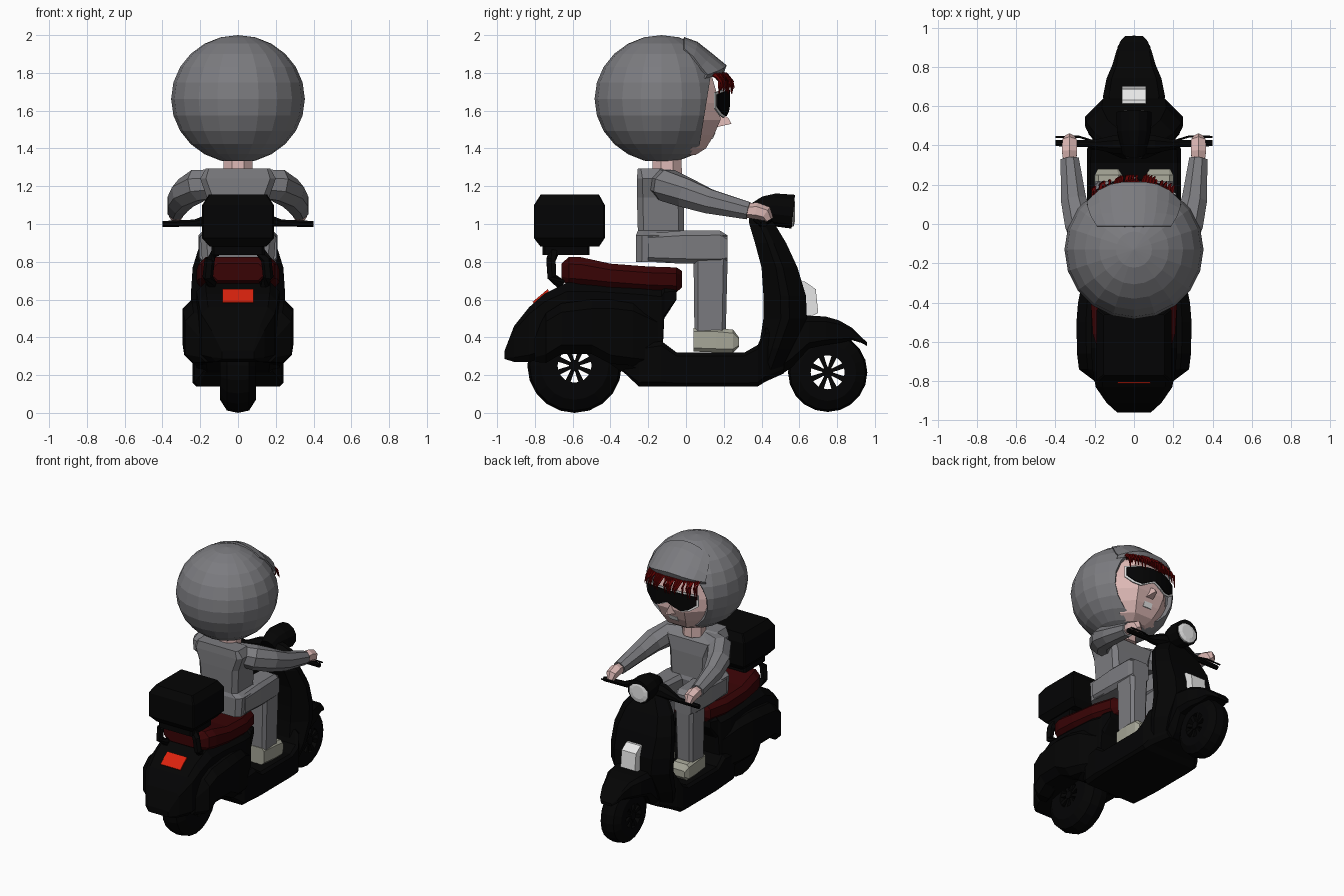
import bpy, bmesh, math, random
from mathutils import Vector, Matrix

old = bpy.data.objects.get("Cube")
if old:
    bpy.data.objects.remove(old)
random.seed(4)


def material(name, rgb):
    m = bpy.data.materials.new(name)
    m.use_nodes = True
    m.diffuse_color = (*rgb, 1)
    m.node_tree.nodes["Principled BSDF"].inputs["Base Color"].default_value = (*rgb, 1)
    return m


BLACK = material("black paint", (0.0012, 0.0012, 0.0013))
GREY = material("suit grey", (0.2, 0.2, 0.214))
SKIN = material("skin", (0.72, 0.48, 0.46))
SEAT = material("seat dark red", (0.04, 0.001, 0.0015))
HAIR = material("hair red", (0.13, 0.001, 0.001))
SHOE = material("shoe beige", (0.38, 0.38, 0.31))
LAMP = material("tail lamp red", (0.7, 0.016, 0.004))
WHITE = material("white", (0.8, 0.8, 0.8))


def finish(name, bm, mat):
    bmesh.ops.recalc_face_normals(bm, faces=bm.faces)
    me = bpy.data.meshes.new(name)
    bm.to_mesh(me)
    bm.free()
    me.materials.append(mat)
    ob = bpy.data.objects.new(name, me)
    bpy.context.collection.objects.link(ob)
    return ob


def loft(name, rings, mat, caps=True, closed=True):
    """Skin a list of rings with quads."""
    bm = bmesh.new()
    vs = [[bm.verts.new(p) for p in r] for r in rings]
    n = len(vs[0])
    for a, b in zip(vs, vs[1:]):
        for i in range(n if closed else n - 1):
            j = (i + 1) % n
            bm.faces.new((a[i], a[j], b[j], b[i]))
    if caps:
        bm.faces.new(vs[0])
        bm.faces.new(vs[-1])
    return finish(name, bm, mat)


def box_loft(name, axis, sections, mat, c=0.3):
    """Chamfered-rectangle sections: (position, x0, x1, a0, a1)."""
    rings = []
    for pos, x0, x1, a0, a1 in sections:
        k = c * min(x1 - x0, a1 - a0) / 2
        pts = [(x0 + k, a0), (x1 - k, a0), (x1, a0 + k), (x1, a1 - k),
               (x1 - k, a1), (x0 + k, a1), (x0, a1 - k), (x0, a0 + k)]
        rings.append([(x, pos, a) if axis == 'y' else (x, a, pos) for x, a in pts])
    return loft(name, rings, mat)


def sym(sections):
    return [(p, -w, w, a, b) for p, w, a, b in sections]


def side_x(sections, s):
    return [(p, min(s * a, s * b), max(s * a, s * b), c, d) for p, a, b, c, d in sections]


def tube(name, path, mat, sides=8):
    """Tube through (x, y, z, radius) points."""
    pts = [Vector(p[:3]) for p in path]
    rings = []
    for i, p in enumerate(pts):
        t = (pts[min(i + 1, len(pts) - 1)] - pts[max(i - 1, 0)]).normalized()
        ref = Vector((0, 0, 1)) if abs(t.z) < 0.9 else Vector((1, 0, 0))
        u = t.cross(ref).normalized()
        v = u.cross(t)
        rings.append([p + path[i][3] * (u * math.cos(a) + v * math.sin(a))
                      for a in (2 * math.pi * (k + .5) / sides for k in range(sides))])
    return loft(name, rings, mat)


def solidify(ob, t):
    m = ob.modifiers.new("thickness", 'SOLIDIFY')
    m.thickness = t


# Open wheels: lathed tyre ring, hub and spokes with gaps between
def wheel(name, y, z, r, w):
    prof = [(-w, .09), (-w, r * .72), (-w * .62, r * .95), (0, r),
            (w * .62, r * .95), (w, r * .72), (w, .09), (-w, .09)]
    loft(name + "_tyre", [[(x, y + q * math.cos(2 * math.pi * k / 20), z + q * math.sin(2 * math.pi * k / 20))
                           for k in range(20)] for x, q in prof], BLACK, caps=False)
    tube(name + "_hub", [(-w, y, z, .03), (w, y, z, .03)], BLACK, 10)
    for k in range(8):
        a = math.pi * k / 4 + .39
        for s in (1, -1):
            tube(name + "_spoke", [(s * w * .8, y + q * math.cos(a), z + q * math.sin(a), t)
                                   for q, t in ((.02, .012), (.094, .021))], BLACK, 4)


wheel("rear_wheel", -.59, .25, .25, .095)
wheel("front_wheel", .75, .215, .21, .085)

# Scooter body
box_loft("rear_body", 'y', sym([
    (-.96, .085, .285, .33), (-.91, .14, .27, .46), (-.83, .195, .27, .56), (-.75, .21, .29, .63),
    (-.63, .22, .315, .69), (-.48, .22, .315, .69), (-.36, .22, .23, .69), (-.22, .22, .16, .68),
    (-.13, .2, .2, .665), (-.115, .19, .5, .66), (-.05, .17, .6, .65)]), BLACK, .25)
for s in (1, -1):
    box_loft("side_cowl", 'y', side_x([
        (-.8, .1, .2, .27, .42), (-.74, .1, .28, .265, .53), (-.66, .1, .29, .312, .58), (-.5, .1, .293, .312, .6),
        (-.4, .1, .285, .26, .6), (-.28, .1, .26, .25, .58), (-.14, .1, .2, .25, .5)], s), BLACK, .5)
box_loft("floorboard", 'y', sym([
    (-.33, .18, .215, .3), (-.25, .23, .14, .36), (-.13, .24, .14, .38), (-.05, .24, .14, .32),
    (.31, .24, .14, .32), (.38, .24, .14, .36), (.42, .22, .165, .45), (.52, .14, .21, .45)]), BLACK, .2)
box_loft("leg_shield", 'z', sym([
    (.2, .19, .36, .49), (.34, .23, .385, .56), (.5, .245, .41, .64), (.62, .25, .41, .635), (.77, .24, .4, .59),
    (.9, .2, .365, .53), (1.0, .12, .335, .47), (1.06, .07, .33, .42)]), BLACK, .8)
box_loft("front_fender", 'y', sym([
    (.5, .13, .2, .5), (.56, .145, .24, .52), (.65, .158, .34, .515), (.74, .14, .36, .51), (.81, .11, .37, .49),
    (.88, .09, .385, .45), (.93, .07, .37, .4), (.957, .045, .355, .375)]), BLACK, .35)
loft("badge_panel", [[(x, y, z) for y, z in
     ((.6, .695), (.63, .695), (.687, .655), (.7, .53), (.66, .51), (.6, .53))] for x in (-.06, .06)], WHITE)
loft("tail_lamp", [[(s * .083, -.812, .588), (s * .083, -.732, .655), (s * .083, -.72, .63), (s * .083, -.79, .56)]
                   for s in (-1, 1)], LAMP)

# Saddle
box_loft("seat", 'y', sym([
    (-.66, .13, .70, .79), (-.62, .19, .675, .825), (-.56, .21, .67, .825), (-.4, .22, .66, .79),
    (-.2, .21, .645, .775), (-.05, .17, .64, .77), (-.02, .12, .665, .75)]), SEAT, .5)

# Luggage box and carrier
box_loft("luggage_box", 'z', sym([(.88, .15, -.77, -.46), (.925, .19, -.805, -.43), (1.1, .19, -.805, -.43),
                                  (1.155, .155, -.77, -.46)]), BLACK, .04)
box_loft("carrier_plate", 'z', sym([(.835, .14, -.76, -.51), (.885, .14, -.76, -.51)]), BLACK, .1)
for s in (1, -1):
    tube("carrier_arm", [(s * .12, -.7, .85, .028), (s * .15, -.715, .81, .028), (s * .16, -.71, .72, .028),
                         (s * .14, -.66, .68, .028)], BLACK, 6)

# Steering head, headlight, bars and levers
tube("headlight_shell", [(0, .36, 1.05, .06), (0, .42, 1.075, .075), (0, .47, 1.075, .09), (0, .568, 1.065, .093)],
     BLACK, 12)
tube("headlight_lens", [(0, .55, 1.065, .082), (0, .57, 1.065, .08), (0, .577, 1.065, .05)], WHITE, 12)
for s in (1, -1):
    tube("handlebar", [(0, .41, 1.04, .06), (s * .1, .405, 1.035, .05), (s * .19, .405, 1.012, .028),
                       (s * .23, .41, 1.005, .02), (s * .4, .412, 1.0, .017)], BLACK)
    tube("brake_lever", [(s * .2, .42, 1.01, .006), (s * .28, .445, 1.01, .006), (s * .4, .443, 1.01, .006)], BLACK, 5)

# Rider: torso, limbs, shoes
box_loft("torso", 'z', sym([(.8, .19, -.265, -.02), (.94, .2, -.265, 0), (.965, .155, -.255, -.01),
                            (1.14, .165, -.26, -.01), (1.24, .2, -.26, -.02), (1.295, .17, -.255, -.13)]), GREY, .25)
tube("neck", [(0, -.1, 1.26, .085), (0, -.1, 1.42, .08)], SKIN)
for s in (1, -1):
    box_loft("thigh", 'y', side_x([(-.2, .02, .205, .8, .95), (-.02, .03, .21, .79, .965), (.18, .045, .205, .79, .965),
                                   (.22, .055, .195, .8, .94)], s), GREY, .3)
    box_loft("shin", 'z', side_x([(.4, .06, .19, .045, .21), (.8, .05, .2, .04, .22), (.94, .055, .2, .04, .22)], s),
             GREY, .3)
    box_loft("shoe", 'y', side_x([(.04, .065, .19, .325, .45), (.16, .055, .2, .32, .45), (.25, .06, .2, .32, .44),
                                  (.28, .08, .185, .35, .4)], s), SHOE, .3)
    tube("sleeve", [(s * .1, -.13, 1.215, .08), (s * .21, -.1, 1.205, .09), (s * .275, 0, 1.165, .083),
                    (s * .307, .12, 1.12, .07), (s * .327, .33, 1.07, .05)], GREY)
    tube("hand", [(s * .327, .31, 1.07, .036), (s * .328, .37, 1.07, .045), (s * .328, .42, 1.055, .042),
                  (s * .328, .44, 1.02, .025)], SKIN, 6)

# Head with a flat-fronted face, nose and mouth
box_loft("head", 'z', sym([(1.365, .1, -.2, .05), (1.4, .15, -.25, .105), (1.47, .2, -.3, .148), (1.55, .225, -.32, .182),
                           (1.64, .23, -.32, .178), (1.72, .23, -.32, .155), (1.78, .22, -.3, .138),
                           (1.84, .18, -.25, .1)]), SKIN, .5)
loft("nose", [[(-.035, .15, 1.51), (.035, .15, 1.51), (0, .15, 1.61)],
              [(-.008, .24, 1.53), (.008, .24, 1.53), (0, .225, 1.56)]], SKIN)
loft("mouth", [[(s * .035, .142, 1.45), (s * .035, .157, 1.485), (s * .035, .15, 1.485), (s * .035, .135, 1.45)]
               for s in (-1, 1)], WHITE)

# Open-face helmet: sphere cut by a face plane and a neck plane
bm = bmesh.new()
bmesh.ops.create_uvsphere(bm, u_segments=20, v_segments=12, radius=1)
bmesh.ops.transform(bm, verts=bm.verts, matrix=Matrix.Translation((0, -.13, 1.662)) @ Matrix.Diagonal((.354, .354, .338, 1)))
for co, no in (((0, .13, 1.78), (0, 1, -.16)), ((0, 0, 1.333), (0, 0, -1))):
    bmesh.ops.bisect_plane(bm, geom=bm.verts[:] + bm.edges[:] + bm.faces[:], plane_co=co, plane_no=no,
                           clear_outer=True)
solidify(finish("helmet", bm, GREY), .03)


def strip(name, rows, mat, thick):
    solidify(loft(name, rows, mat, caps=False, closed=False), thick)


# Helmet peak
T = [i / 4 - 1 for i in range(9)]
strip("helmet_peak", [[(w * t, y - back * abs(t) ** 3, z - drop * t * t) for t in T] for y, z, w, back, drop in (
    (-.01, 1.99, .19, .0, .06), (.06, 1.965, .22, .02, .08), (.13, 1.91, .235, .05, .08),
    (.215, 1.84, .24, .1, .05), (.2, 1.8, .24, .1, .03))], GREY, .015)

# Goggles: dark two-lobed lens over a pale rim
for name, mat, off, grow in (("goggle_lens", BLACK, 0, 0), ("goggle_rim", WHITE, -.014, .01)):
    top = [(t, 1.71 + grow - .025 * t * t) for t in T]
    low = [(t, 1.572 - grow + (.05 * (1 - 2 * abs(t)) if abs(t) < .5 else .05 * (2 * abs(t) - 1) ** 2)) for t in T]
    strip(name, [[((.205 + grow) * t, .232 + off - 1.5 * (.205 * t) ** 2, z) for t, z in row] for row in (low, top)],
          mat, .008)

# Fringe of hair strands, longer towards the temples
for i in range(26):
    x = -.2 + .4 * i / 25
    y = .2 - 1.7 * x * x
    d = random.uniform(-.02, .02)
    low = 1.705 + d - .6 * x * x
    tube("hair_strand", [(x, y - .06, 1.805, .012), (x + d / 2, y + .015, 1.79, .012), (x + d, y + .045, 1.755, .009),
                         (x + d * 1.6, y + .05 + d / 2, low, .002)], HAIR, 5)
